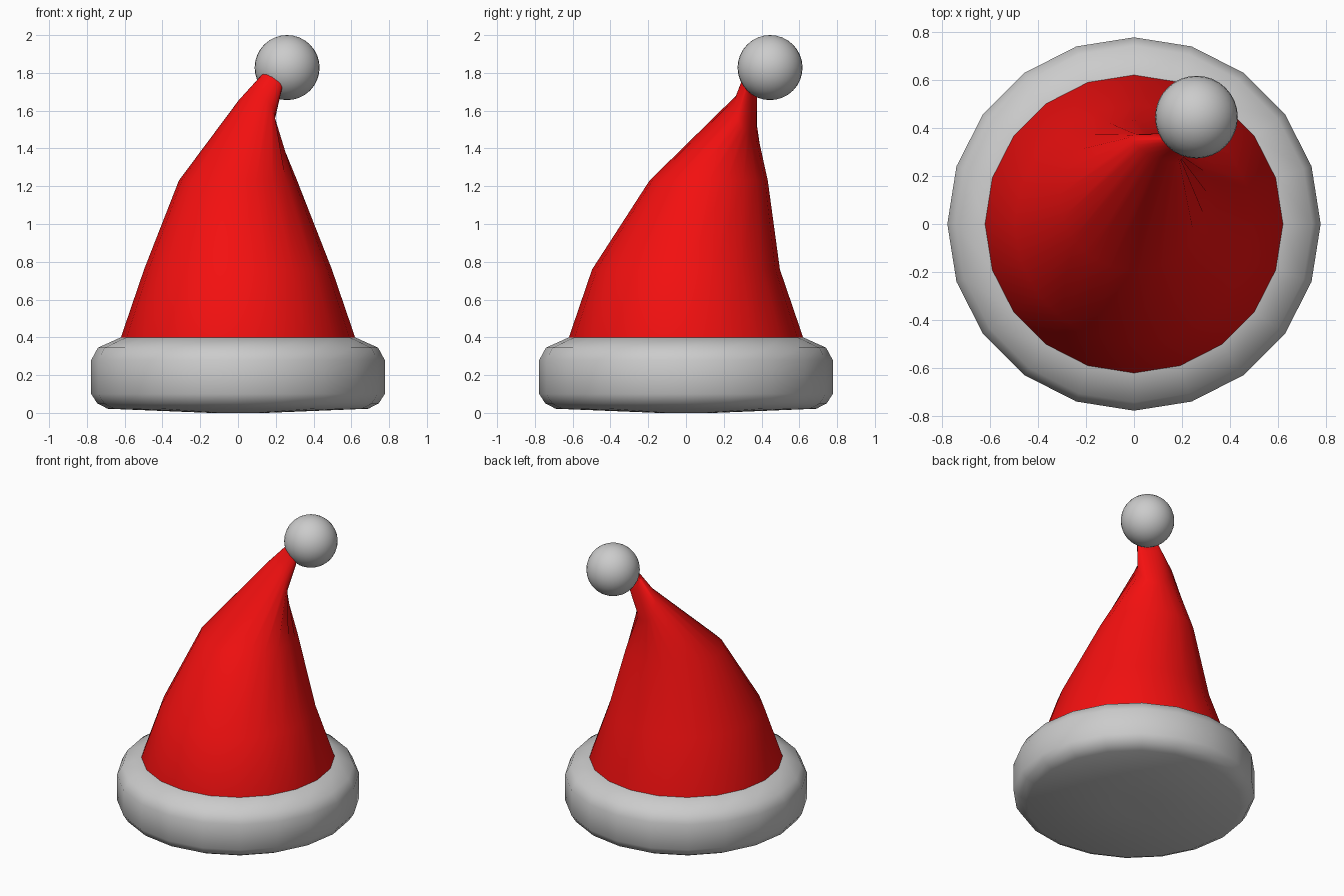
import bpy, bmesh, math
from mathutils import Vector

if "Cube" in bpy.data.objects:
    bpy.data.objects.remove(bpy.data.objects["Cube"])

SIDES = 20


def loft(name, rings, angle, material=None):
    """Skin circular rings (centre, radius, normal), capping both ends to their centres."""
    bm = bmesh.new()
    loops = []
    for centre, radius, normal in rings:
        turn = Vector((0, 0, 1)).rotation_difference(Vector(normal))
        loop = []
        for i in range(SIDES):
            a = 2 * math.pi * i / SIDES
            offset = turn @ Vector((math.cos(a), math.sin(a), 0))
            loop.append(bm.verts.new(Vector(centre) + radius * offset))
        loops.append(loop)
    for low, high in zip(loops, loops[1:]):
        for i in range(SIDES):
            j = (i + 1) % SIDES
            bm.faces.new((low[i], low[j], high[j], high[i]))
    bm.faces.new(loops[0][::-1])
    bm.faces.new(loops[-1])
    mesh = bpy.data.meshes.new(name)
    bm.to_mesh(mesh)
    bm.free()
    obj = bpy.data.objects.new(name, mesh)
    bpy.context.collection.objects.link(obj)
    if material:
        mesh.materials.append(material)
    bpy.ops.object.select_all(action='DESELECT')
    bpy.context.view_layer.objects.active = obj
    obj.select_set(True)
    bpy.ops.object.shade_smooth_by_angle(angle=math.radians(angle))
    return obj


red = bpy.data.materials.new("red_felt")
red.diffuse_color = (0.9, 0.005, 0.005, 1)
red.use_nodes = True
red.node_tree.nodes["Principled BSDF"].inputs["Base Color"].default_value = red.diffuse_color
UP = (0, 0, 1)

# Rounded brim with a slightly sagging underside
brim_profile = [(0.15, 0.0), (0.69, 0.022), (0.745, 0.05), (0.777, 0.10),
                (0.777, 0.28), (0.742, 0.345), (0.62, 0.40)]
loft("brim", [((0, 0, z), r, UP) for r, z in brim_profile], 50)

# Leaning cone that folds over towards the back right
FOLD = (0.42, 0.85, 0.30)
loft("cone", [
    ((0, 0, 0.39), 0.62, UP),
    ((0, 0, 0.40), 0.62, UP),
    ((0, 0, 0.76), 0.497, UP),
    ((0, 0.12, 1.23), 0.313, UP),
    ((0.09, 0.315, 1.58), 0.1155, FOLD),
    ((0.17, 0.34, 1.735), 0.070, FOLD),
], 60, red)

# Bobble at the tip
bpy.ops.mesh.primitive_uv_sphere_add(segments=32, ring_count=16, radius=0.172,
                                     location=(0.26, 0.445, 1.828))
bobble = bpy.context.object
bobble.name = "bobble"
bpy.ops.object.shade_smooth()
